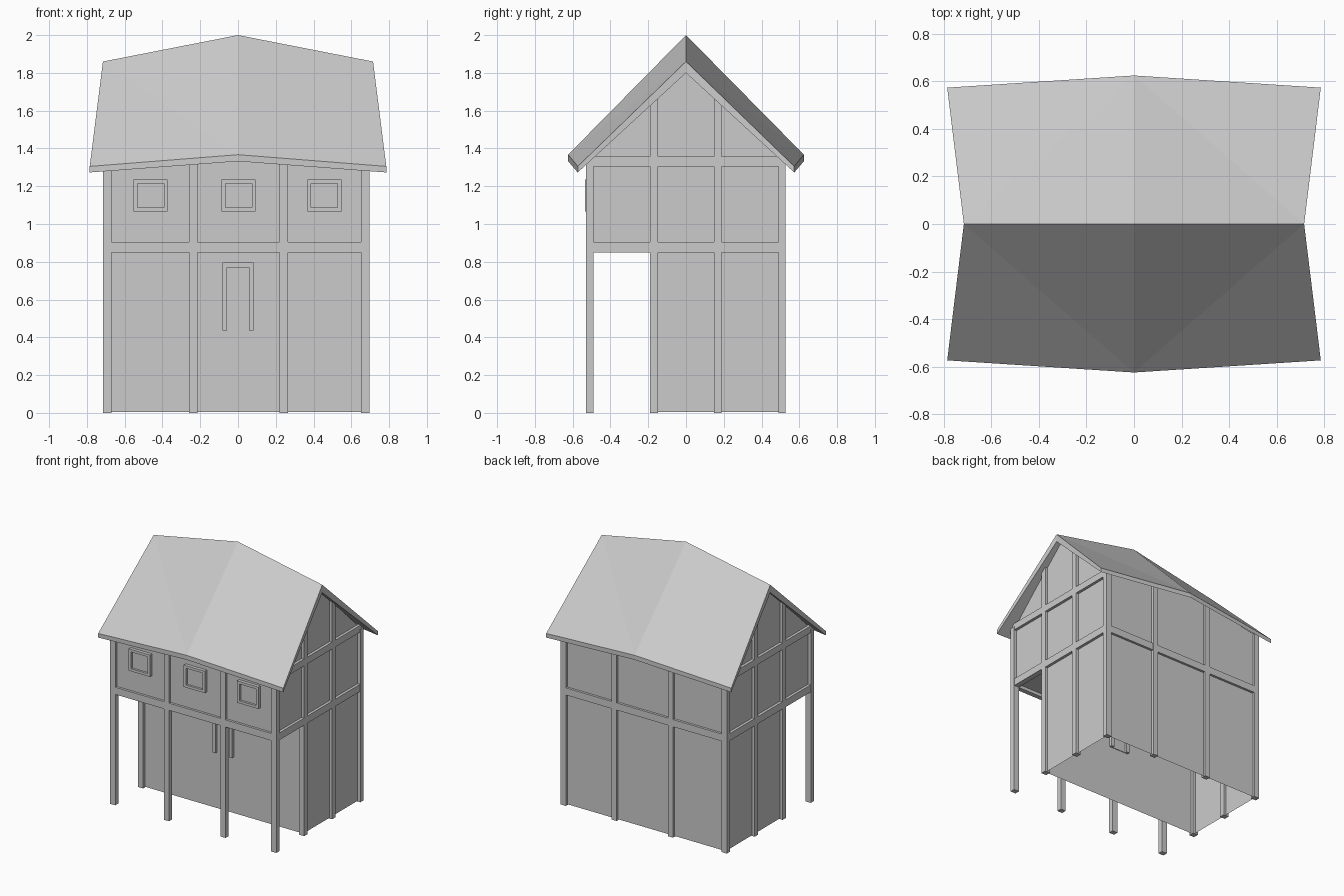
import bpy, bmesh

if "Cube" in bpy.data.objects:
    bpy.data.objects.remove(bpy.data.objects["Cube"])

X0, X1 = -0.693, 0.673      # side wall planes
YF, YB, YP = -0.51, 0.508, -0.17   # front, back and porch wall planes


def mesh_object(name, verts, faces):
    me = bpy.data.meshes.new(name)
    bm = bmesh.new()
    vs = [bm.verts.new(v) for v in verts]
    for f in faces:
        bm.faces.new([vs[i] for i in f])
    bmesh.ops.recalc_face_normals(bm, faces=bm.faces)
    bm.to_mesh(me)
    bm.free()
    ob = bpy.data.objects.new(name, me)
    bpy.context.collection.objects.link(ob)
    return ob


def box(name, x, y, z):
    verts = [(a, b, c) for a in x for b in y for c in z]
    return mesh_object(name, verts, [(0, 1, 3, 2), (4, 6, 7, 5), (0, 4, 5, 1),
                                     (2, 3, 7, 6), (0, 2, 6, 4), (1, 5, 7, 3)])


def around(c, h):
    return (c - h, c + h)


# Roof: three gabled sections, swelling upward and outward at the middle
# (x ridge, x eave, y eave, ridge top, ridge bottom, eave top, eave bottom)
sections = [(-0.715, -0.785, 0.573, 1.86, 1.80, 1.305, 1.273),
            (0, 0, 0.624, 2.0, 1.94, 1.367, 1.332),
            (0.715, 0.785, 0.573, 1.86, 1.80, 1.305, 1.273)]
verts = []
for xr, xe, ye, rt, rb, et, eb in sections:
    verts += [(xr, 0, rt), (xe, -ye, et), (xe, ye, et),
              (xr, 0, rb), (xe, -ye, eb), (xe, ye, eb)]
faces = []
for end in (0, 12):
    for e in (1, 2):
        for o in (0, 3):        # top and underside, split from ridge end to eave middle
            faces += [(end + o, end + o + e, 6 + o + e), (end + o, 6 + o + e, 6 + o)]
        faces.append((end + e, end + e + 3, 9 + e, 6 + e))      # eave edge
        faces.append((end, end + e, end + e + 3, end + 3))      # gable edge
mesh_object("roof", verts, faces)

# Walls: hollow shell, open at the bottom, upper storey overhanging the porch
profile = [(YP, 0.006), (YP, 0.875), (YF, 0.875), (YF, None), (0, None), (YB, None), (YB, 0.006)]
tops = [(X0, 1.335, 1.82), (0, 1.455, 1.955), (X1, 1.335, 1.82)]
verts = []
for x, eave, ridge in tops:
    for y, z in profile:
        verts.append((x, y, z if z is not None else (ridge if y == 0 else eave)))
faces = [(s + i, s + i + 1, s + i + 8, s + i + 7)
         for s in (0, 7) for i in (0, 1, 2, 5)]
for s in (0, 14):               # side walls: lower rectangle and upper gable
    faces += [(s, s + 1, s + 5, s + 6), (s + 1, s + 2, s + 3, s + 4, s + 5)]
mesh_object("walls", verts, faces)

# Posts on front and back
H = 0.022
for y, label in ((YF, "front"), (YB, "back")):
    for x, top in ((X0, 1.33), (-0.237, 1.42), (0.242, 1.42), (X1, 1.33)):
        box(label + "_post", around(x, H), around(y, 0.019), (0, top))

# Posts and beams on the sides
for x in (X0, X1):
    for y in (YP, 0.168):
        box("side_post", around(x, H), around(y, 0.021), (0, 1.665))
    box("side_floor_beam", around(x, H - 0.001), (YF, YB), (0.85, 0.905))
    box("gable_beam", around(x, H - 0.001), (YF, YB), (1.305, 1.357))

# Floor beams on front and back
for y, label in ((YF, "front"), (YB, "back")):
    box(label + "_floor_beam", (X0, X1), around(y, 0.018), (0.85, 0.905))

# Windows: frame bars around a recessed pane
for x in (-0.463, 0.003, 0.457):
    z0, z1, w, t = 1.067, 1.235, 0.09, 0.02
    y = (-0.535, YF + 0.015)
    for s in (-1, 1):
        box("window_jamb", around(x + s * (w - t / 2), t / 2), y, (z0, z1))
    box("window_sill", around(x, w - t), y, (z0, z0 + t))
    box("window_head", around(x, w - t), y, (z1 - t, z1))
    box("window_pane", around(x, w - t), (-0.519, YF), (z0 + t, z1 - t))

# Door frame on the porch wall
for s in (-1, 1):
    box("door_jamb", around(s * 0.07, 0.013), around(YP, 0.021), (0.435, 0.795))
box("door_head", around(0, 0.057), around(YP, 0.021), (0.77, 0.795))
box("door_panel", around(0, 0.057), around(YP, 0.005), (0.435, 0.77))
